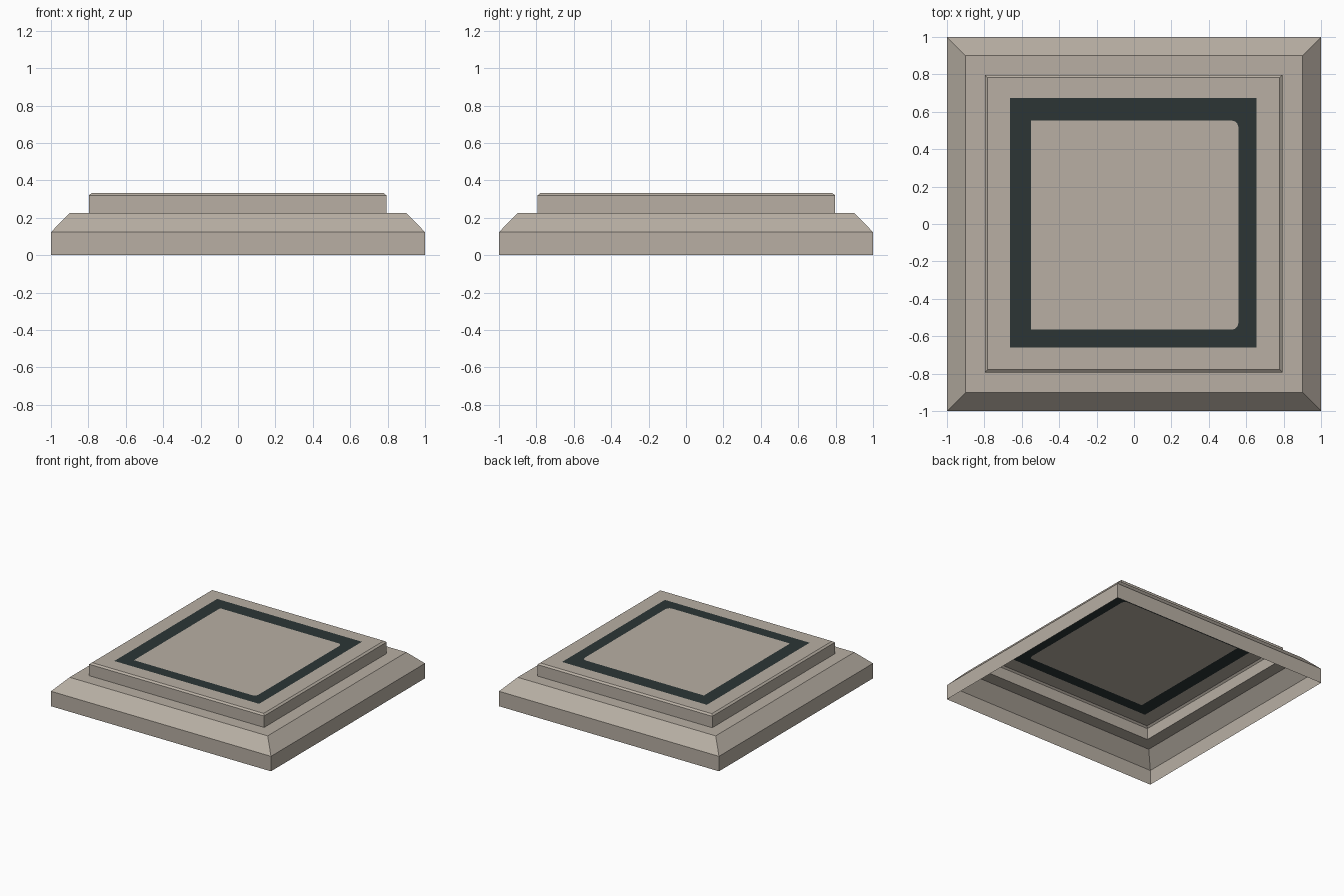
import bpy, bmesh, math

if "Cube" in bpy.data.objects:
    bpy.data.objects.remove(bpy.data.objects["Cube"])


def material(name, rgb):
    m = bpy.data.materials.new(name)
    m.diffuse_color = (*rgb, 1.0)
    m.use_nodes = True
    m.node_tree.nodes["Principled BSDF"].inputs["Base Color"].default_value = m.diffuse_color
    return m


stone = material("warm grey stone", (0.48, 0.43, 0.37))
dark = material("dark slate", (0.025, 0.036, 0.036))


def rect(bm, x0, x1, y0, y1, z):
    """Counter-clockwise rectangle of vertices."""
    return [bm.verts.new(p) for p in ((x0, y0, z), (x1, y0, z), (x1, y1, z), (x0, y1, z))]


def bridge(bm, a, b, mat=0):
    """Join two four-cornered loops with quads facing outward or up."""
    for i in range(4):
        j = (i + 1) % 4
        bm.faces.new((a[i], a[j], b[j], b[i])).material_index = mat


def finish(bm, name):
    me = bpy.data.meshes.new(name)
    bm.to_mesh(me)
    bm.free()
    me.materials.append(stone)
    me.materials.append(dark)
    ob = bpy.data.objects.new(name, me)
    bpy.context.collection.objects.link(ob)


# edges of the raised slab, shared with the ledge opening
SLAB = (-0.797, 0.793, -0.793, 0.797)

# plinth: open shell with wall, sloped shoulder and flat ledge
bm = bmesh.new()
loops = [rect(bm, -1, 1, -1, 1, 0), rect(bm, -1, 1, -1, 1, 0.123),
         rect(bm, -0.9, 0.9, -0.9, 0.9, 0.226), rect(bm, *SLAB, 0.226)]
for a, b in zip(loops, loops[1:]):
    bridge(bm, a, b)
finish(bm, "plinth")

# raised slab: wall, small bevel, top margin and dark square border
bm = bmesh.new()
Z = 0.332
loops = [rect(bm, *SLAB, 0.226), rect(bm, *SLAB, 0.32),
         rect(bm, -0.782, 0.778, -0.778, 0.782, Z),
         rect(bm, -0.662, 0.654, -0.66, 0.675, Z)]
for a, b in zip(loops, loops[1:]):
    bridge(bm, a, b)
outer = loops[-1]

# inner edge of the border, rounded at the two right corners
x0, x1, y0, y1, r = -0.55, 0.558, -0.565, 0.553, 0.035


def arc(cx, cy, start):
    return [bm.verts.new((cx + r * math.cos(math.radians(start + t)),
                          cy + r * math.sin(math.radians(start + t)), Z))
            for t in (0, 30, 60, 90)]


low_left = bm.verts.new((x0, y0, Z))
low_arc = arc(x1 - r, y0 + r, 270)
high_arc = arc(x1 - r, y1 - r, 0)
high_left = bm.verts.new((x0, y1, Z))
border = [
    [outer[0], outer[1], low_arc[0], low_left],
    [outer[1], outer[2]] + high_arc[::-1] + low_arc[::-1],
    [outer[2], outer[3], high_left, high_arc[-1]],
    [outer[3], outer[0], low_left, high_left],
]
for vs in border:
    bm.faces.new(vs).material_index = 1
bm.faces.new([low_left] + low_arc + high_arc + [high_left])
finish(bm, "raised_slab")
